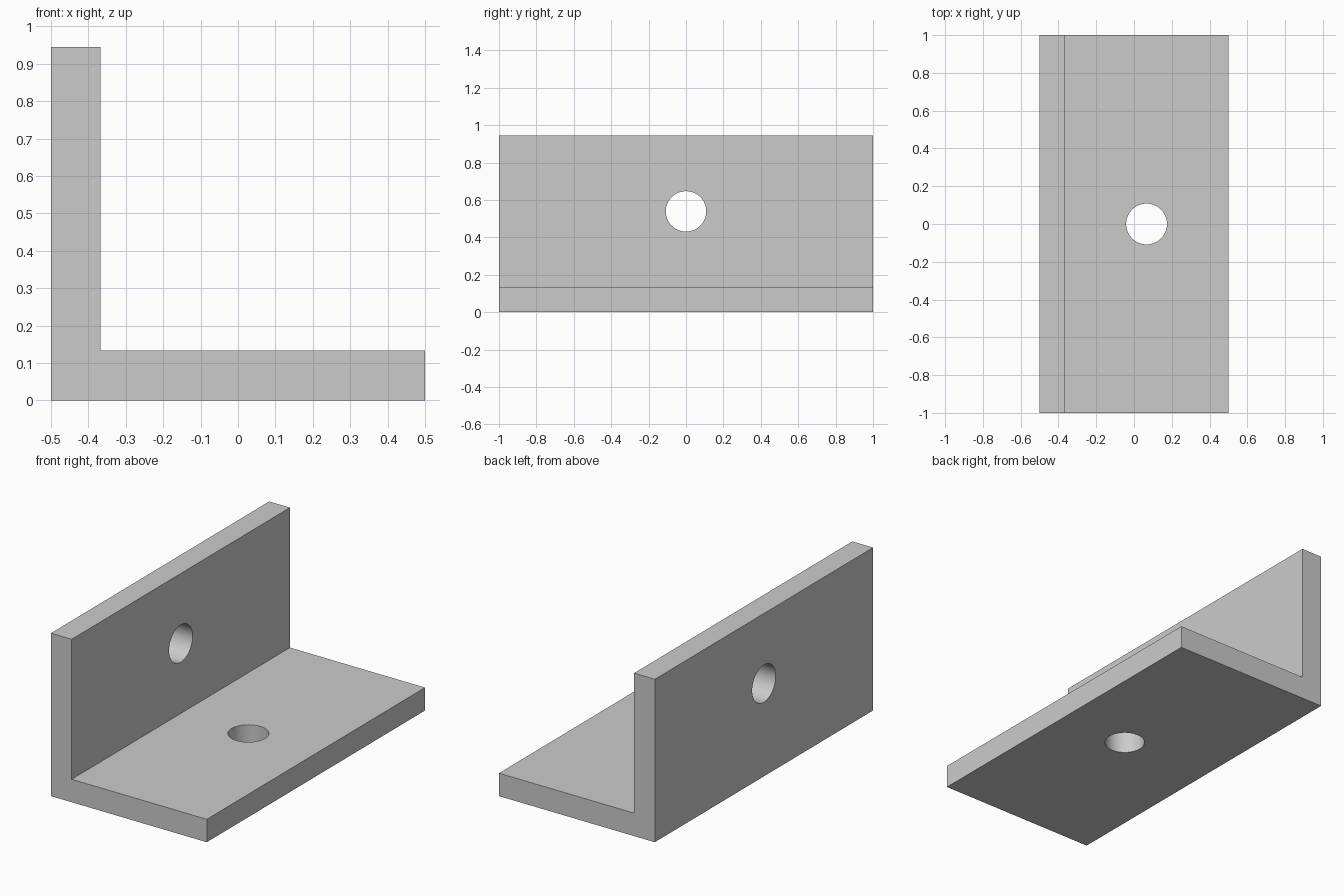
import bpy
import bmesh
from math import radians
from mathutils import Vector

cube = bpy.data.objects.get("Cube")
if cube:
    bpy.data.objects.remove(cube, do_unlink=True)

LENGTH, HALF_WIDTH, HEIGHT = 2.0, 0.5, 0.945
THICK = 0.133
HOLE_RADIUS = 0.108

# Single grey material
grey = bpy.data.materials.new("plain_grey")
grey.use_nodes = True
colour = (0.6, 0.6, 0.6, 1)
grey.diffuse_color = colour
grey.node_tree.nodes["Principled BSDF"].inputs["Base Color"].default_value = colour

# L-shaped profile extruded along the length
inner_x = -HALF_WIDTH + THICK
profile = [(-HALF_WIDTH, 0), (HALF_WIDTH, 0), (HALF_WIDTH, THICK),
           (inner_x, THICK), (inner_x, HEIGHT), (-HALF_WIDTH, HEIGHT)]
bm = bmesh.new()
face = bm.faces.new([bm.verts.new((x, -LENGTH / 2, z)) for x, z in profile])
ext = bmesh.ops.extrude_face_region(bm, geom=[face])
moved = [v for v in ext["geom"] if isinstance(v, bmesh.types.BMVert)]
bmesh.ops.translate(bm, verts=moved, vec=Vector((0, LENGTH, 0)))
bmesh.ops.recalc_face_normals(bm, faces=bm.faces)
mesh = bpy.data.meshes.new("angle_bracket")
bm.to_mesh(mesh)
bm.free()
mesh.materials.append(grey)
bracket = bpy.data.objects.new("angle_bracket", mesh)
bpy.context.collection.objects.link(bracket)


def drill(location, rotation):
    """Cut a round bolt hole through the bracket."""
    bpy.ops.mesh.primitive_cylinder_add(vertices=64, radius=HOLE_RADIUS, depth=THICK * 3,
                                        location=location, rotation=rotation)
    cutter = bpy.context.object
    cutter.name = "hole_cutter"
    cutter.hide_render = True
    cutter.data.materials.append(grey)
    cut = bracket.modifiers.new("bolt_hole", "BOOLEAN")
    cut.operation, cut.solver, cut.object = "DIFFERENCE", "EXACT", cutter
    bpy.ops.object.select_all(action="DESELECT")
    bracket.select_set(True)
    bpy.context.view_layer.objects.active = bracket
    bpy.ops.object.modifier_apply(modifier=cut.name)
    bpy.data.objects.remove(cutter, do_unlink=True)


# One hole centred in each flange
drill((-HALF_WIDTH + THICK / 2, 0, (HEIGHT + THICK) / 2), (0, radians(90), 0))
drill(((HALF_WIDTH + inner_x) / 2, 0, THICK / 2), (0, 0, 0))
bpy.ops.object.shade_smooth_by_angle(angle=radians(30))
